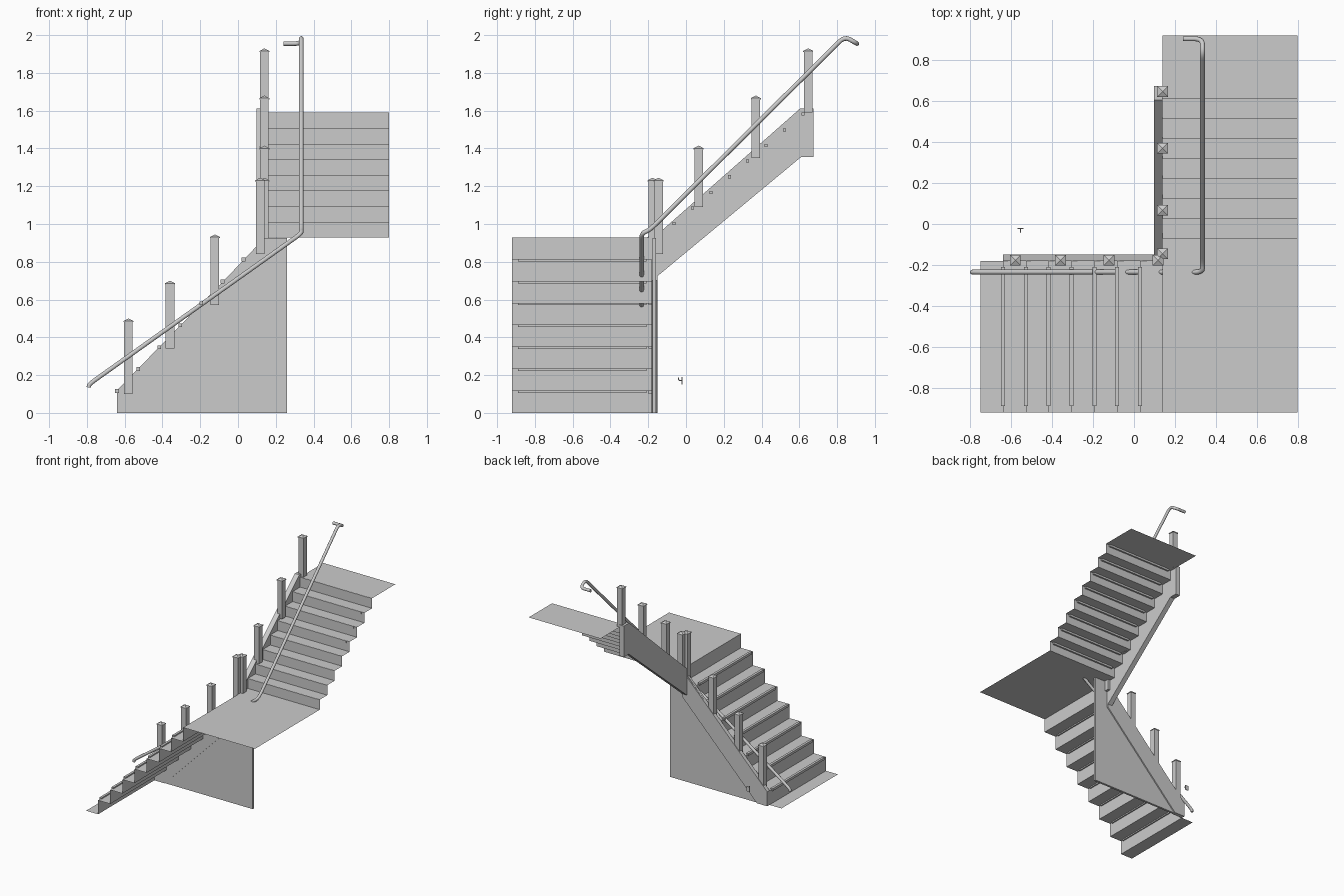
import bpy, bmesh, math
from mathutils import Vector

if "Cube" in bpy.data.objects:
    bpy.data.objects.remove(bpy.data.objects["Cube"])


def make_object(name, bm):
    bmesh.ops.recalc_face_normals(bm, faces=bm.faces)
    me = bpy.data.meshes.new(name)
    bm.to_mesh(me)
    bm.free()
    ob = bpy.data.objects.new(name, me)
    bpy.context.collection.objects.link(ob)
    return ob


def prism(name, pts, axis, a, b):
    """Extrude a (horizontal, z) profile along x or y between a and b."""
    bm = bmesh.new()
    place = (lambda h, z: (a, h, z)) if axis == 'x' else (lambda h, z: (h, a, z))
    face = bm.faces.new([bm.verts.new(place(h, z)) for h, z in pts])
    ext = bmesh.ops.extrude_face_region(bm, geom=[face])
    d = Vector((b - a, 0, 0)) if axis == 'x' else Vector((0, b - a, 0))
    bmesh.ops.translate(bm, vec=d, verts=[v for v in ext['geom'] if isinstance(v, bmesh.types.BMVert)])
    return make_object(name, bm)


def box(name, x0, x1, y0, y1, z0, z1):
    return prism(name, [(x0, z0), (x1, z0), (x1, z1), (x0, z1)], 'y', y0, y1)


def sheet(name, pts, axis, a, b):
    """Open folded sheet following a (horizontal, z) polyline."""
    bm = bmesh.new()
    rows = []
    for h, z in pts:
        ends = [(a, h, z), (b, h, z)] if axis == 'x' else [(h, a, z), (h, b, z)]
        rows.append([bm.verts.new(p) for p in ends])
    for r, s in zip(rows, rows[1:]):
        bm.faces.new((r[0], s[0], s[1], r[1]))
    return make_object(name, bm)


def post(name, x, y, z0, z1, w=0.045):
    """Square newel with an overhanging pyramid cap."""
    bm = bmesh.new()
    rings = []
    for half, z in [(w / 2, z0), (w / 2, z1 - 0.02), (w / 2 + 0.004, z1 - 0.02), (w / 2 + 0.004, z1 - 0.014)]:
        rings.append([bm.verts.new((x + sx * half, y + sy * half, z))
                      for sx, sy in ((-1, -1), (1, -1), (1, 1), (-1, 1))])
    tip = bm.verts.new((x, y, z1))
    bm.faces.new(rings[0])
    for i in range(4):
        j = (i + 1) % 4
        for r, s in zip(rings, rings[1:]):
            bm.faces.new((r[i], r[j], s[j], s[i]))
        bm.faces.new((rings[-1][i], rings[-1][j], tip))
    return make_object(name, bm)


def tube(name, pts, radius, fillet):
    """Round rail through the points with rounded corners."""
    pts = [Vector(p) for p in pts]
    path = [pts[0]]
    for p, c, n in zip(pts, pts[1:], pts[2:]):
        s = c + (p - c).normalized() * min(fillet, (p - c).length * 0.45)
        e = c + (n - c).normalized() * min(fillet, (n - c).length * 0.45)
        for k in range(7):
            t = k / 6
            path.append(s * (1 - t) ** 2 + c * 2 * t * (1 - t) + e * t * t)
    path.append(pts[-1])
    cu = bpy.data.curves.new(name, 'CURVE')
    cu.dimensions = '3D'
    cu.bevel_depth = radius
    cu.bevel_resolution = 3
    cu.use_fill_caps = True
    sp = cu.splines.new('POLY')
    sp.points.add(len(path) - 1)
    for q, v in zip(sp.points, path):
        q.co = (*v, 1)
    sp.use_smooth = True
    ob = bpy.data.objects.new(name, cu)
    bpy.context.collection.objects.link(ob)
    return ob


# Lower flight: floor strip, eight risers, ending at the landing
N = 8
LX, LRUN, LRISE = -0.64, 0.1115, 0.116
lower = [(-0.75, 0.0), (LX, 0.0)]
for i in range(N):
    lower.append((LX + i * LRUN, (i + 1) * LRISE))
    if i < N - 1:
        lower.append((LX + (i + 1) * LRUN, (i + 1) * LRISE))
sheet("lower_steps", lower, 'y', -0.92, -0.18)
LAND = N * LRISE
sheet("landing", [(-0.92, LAND), (-0.07, LAND)], 'x', 0.14, 0.80)

# Upper flight and top floor
UY, URUN, URISE = -0.07, 0.0977, 0.0828
upper = [(UY, LAND)]
for i in range(N):
    z = LAND + (i + 1) * URISE
    upper += [(UY + i * URUN, z), (UY + (i + 1) * URUN if i < N - 1 else 0.92, z)]
sheet("upper_steps", upper, 'x', 0.14, 0.80)

# Nosing strips on the step edges
h = 0.01
for i in range(N - 1):
    x, z = LX + i * LRUN, (i + 1) * LRISE
    box(f"lower_nosing_{i}", x - h, x + h, -0.89, -0.21, z - h, z + h)
for i in range(N):
    y, z = UY + i * URUN, LAND + (i + 1) * URISE - 0.009
    box(f"upper_nosing_{i}", 0.17, 0.77, y - 0.002, y + 0.014, z - 0.008, z + 0.008)

# Stringers and the wall below the lower flight
prism("lower_stringer", [(LX, 0), (-0.545, 0), (0.14, 0.70), (0.14, 0.92), (LX, 0.12)],
      'y', -0.182, -0.15)
prism("under_stair_wall", [(-0.56, 0), (0.26, 0), (0.26, LAND - 0.002), (0.14, LAND - 0.002), (-0.56, 0.19)],
      'y', -0.178, -0.16)
prism("upper_stringer", [(-0.18, 0.70), (0.61, 1.355), (0.675, 1.355), (0.675, 1.612),
                         (0.605, 1.612), (-0.18, 0.92)], 'x', 0.098, 0.14)

# Newel posts
for i, (x, z0, z1) in enumerate([(-0.58, 0.10, 0.50), (-0.36, 0.34, 0.70),
                                 (-0.122, 0.57, 0.945), (0.117, 0.84, 1.245)]):
    post(f"lower_post_{i}", x, -0.177, z0, z1)
for i, (y, z0, z1) in enumerate([(-0.145, 0.84, 1.245), (0.067, 1.09, 1.415),
                                 (0.37, 1.35, 1.68), (0.647, 1.59, 1.93)]):
    post(f"upper_post_{i}", 0.14, y, z0, z1)

# Continuous handrail turning the corner, with a return at the top
tube("handrail", [(-0.79, -0.235, 0.135), (-0.788, -0.235, 0.152), (0.335, -0.235, 0.95),
                  (0.335, -0.19, 0.97), (0.335, 0.84, 1.993), (0.335, 0.905, 1.955),
                  (0.24, 0.905, 1.955)], 0.012, 0.04)

# Small loose bracket behind the bottom post
tube("bracket_arm", [(-0.555, -0.04, 0.188), (-0.555, -0.04, 0.172), (-0.555, -0.022, 0.172)], 0.003, 0.008)
box("bracket_plate", -0.57, -0.54, -0.024, -0.019, 0.15, 0.19)
